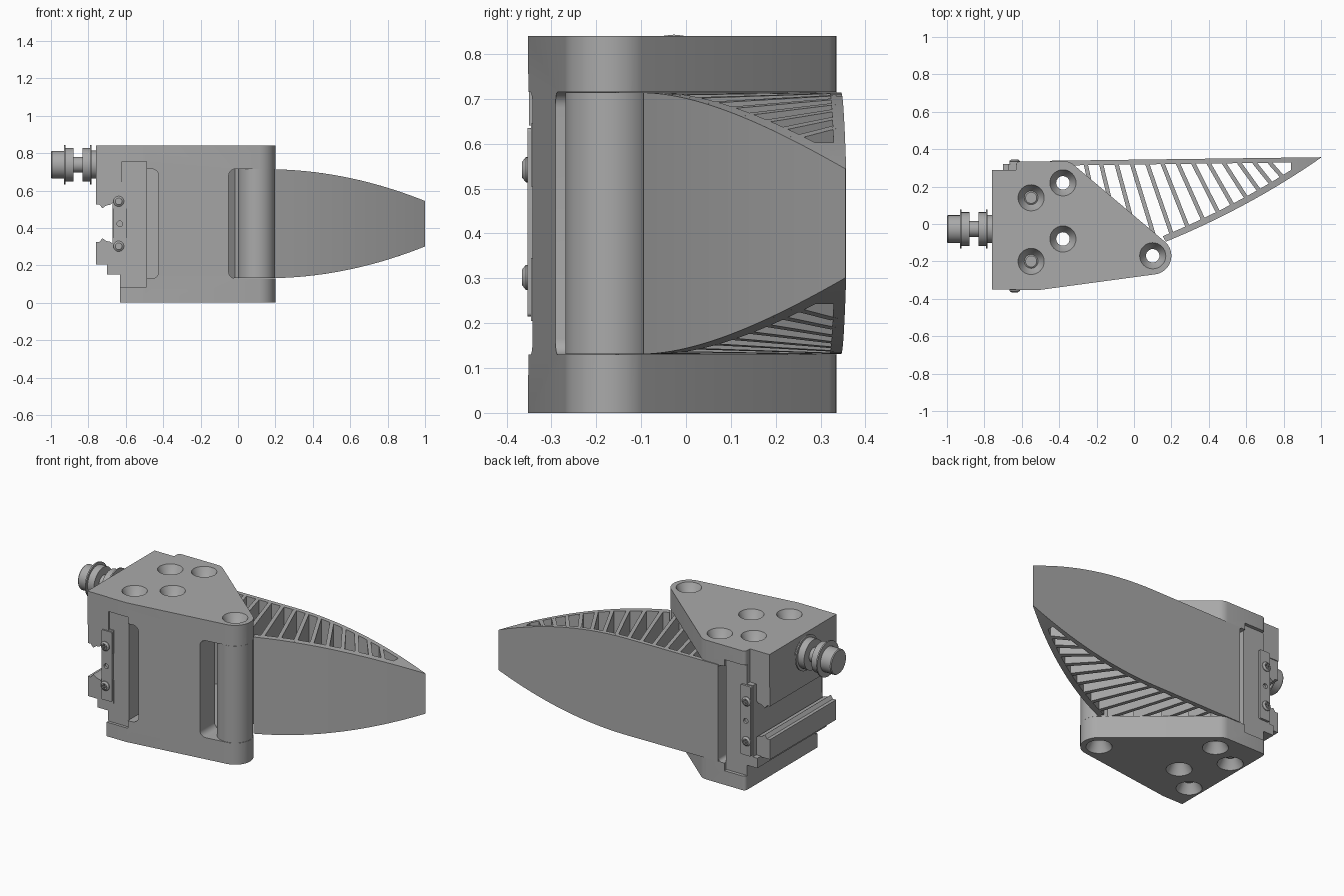
import bpy, bmesh, math
from mathutils import Vector, Matrix

if "Cube" in bpy.data.objects:
    bpy.data.objects.remove(bpy.data.objects["Cube"], do_unlink=True)

grey = bpy.data.materials.new("matte_grey")
grey.use_nodes = True
grey.diffuse_color = (0.4, 0.4, 0.4, 1)
grey.node_tree.nodes["Principled BSDF"].inputs["Base Color"].default_value = (0.4, 0.4, 0.4, 1)

Z0, Z1 = 0.13, 0.715          # height range of the finger
ZM = (Z0 + Z1) / 2


def finish(name, bm, smooth=True):
    bmesh.ops.recalc_face_normals(bm, faces=bm.faces)
    me = bpy.data.meshes.new(name)
    bm.to_mesh(me)
    bm.free()
    ob = bpy.data.objects.new(name, me)
    bpy.context.collection.objects.link(ob)
    me.materials.append(grey)
    if smooth:
        shade(ob)
    return ob


def shade(ob):
    bpy.ops.object.select_all(action='DESELECT')
    ob.select_set(True)
    bpy.context.view_layer.objects.active = ob
    bpy.ops.object.shade_smooth_by_angle(angle=math.radians(30))


def prism(name, pts, lo, hi, axis='Z'):
    """Extrude an outline along z (xy outline) or along y (xz outline)."""
    bm = bmesh.new()
    place = (lambda p, t: (p[0], p[1], t)) if axis == 'Z' else (lambda p, t: (p[0], t, p[1]))
    a = [bm.verts.new(place(p, lo)) for p in pts]
    b = [bm.verts.new(place(p, hi)) for p in pts]
    bm.faces.new(a)
    bm.faces.new(b)
    for i in range(len(pts)):
        j = (i + 1) % len(pts)
        bm.faces.new((a[i], a[j], b[j], b[i]))
    return finish(name, bm)


def box(name, x0, x1, y0, y1, z0, z1):
    return prism(name, [(x0, y0), (x1, y0), (x1, y1), (x0, y1)], z0, z1)


def arc(cx, cy, r, a0, a1, n=10):
    return [(cx + r * math.cos(math.radians(a0 + (a1 - a0) * i / n)),
             cy + r * math.sin(math.radians(a0 + (a1 - a0) * i / n))) for i in range(n + 1)]


def rounded(x0, x1, y0, y1, r):
    return (arc(x1 - r, y1 - r, r, 0, 90, 6) + arc(x0 + r, y1 - r, r, 90, 180, 6)
            + arc(x0 + r, y0 + r, r, 180, 270, 6) + arc(x1 - r, y0 + r, r, 270, 360, 6))


def lathe(name, profile, origin, axis, n=32):
    """Closed solid of revolution from (distance, radius) pairs along an axis."""
    rot = Vector((0, 0, 1)).rotation_difference(Vector(axis)).to_matrix().to_4x4()
    m = Matrix.Translation(origin) @ rot
    bm = bmesh.new()
    rings = [[bm.verts.new(m @ Vector((r * math.cos(math.tau * k / n), r * math.sin(math.tau * k / n), d)))
              for k in range(n)] for d, r in profile]
    for a, b in zip(rings, rings[1:]):
        for k in range(n):
            bm.faces.new((a[k], a[(k + 1) % n], b[(k + 1) % n], b[k]))
    bm.faces.new(rings[0])
    bm.faces.new(rings[-1])
    return finish(name, bm)


def cut(ob, cutters):
    """Subtract the cutters, then remove them."""
    for c in cutters:
        mod = ob.modifiers.new("cut", 'BOOLEAN')
        mod.operation, mod.solver, mod.object = 'DIFFERENCE', 'EXACT', c
        c.hide_render = True
    bpy.context.view_layer.update()
    me = bpy.data.meshes.new_from_object(ob.evaluated_get(bpy.context.evaluated_depsgraph_get()))
    ob.modifiers.clear()
    ob.data = me
    for c in cutters:
        bpy.data.objects.remove(c, do_unlink=True)
    shade(ob)


def bore(x, y):
    return lathe("bore_cutter", [(-0.01, 0.07), (0, 0.07), (0.05, 0.045), (0.06, 0.036), (0.78, 0.036),
                                 (0.79, 0.045), (0.84, 0.07), (0.85, 0.07)], (x, y, 0), (0, 0, 1))


# Bracket: extruded outline with the finger pocket, side recesses and bores removed
pivot = (0.1, -0.17)
through = [pivot, (-0.38, 0.22), (-0.38, -0.08)]
screwed = [(-0.55, 0.14), (-0.55, -0.2)]
outline = ([(-0.63, -0.352), (-0.5, -0.352)] + arc(*pivot, 0.1, -82, 45, 14)
           + arc(-0.37, 0.265, 0.07, 50, 90, 6) + arc(-0.61, 0.315, 0.02, 90, 180, 5))
bracket = prism("bracket", outline, 0, 0.84)
cut(bracket, [
    prism("pocket_cutter", rounded(-0.05, 0.5, Z0, Z1, 0.035), -0.5, -0.12, 'Y'),
    prism("finger_cutter", [(-0.049, -0.15), (0.4, -0.25), (0.4, 0.5), (-0.45, 0.5), (-0.45, 0.29),
                            (-0.3, 0.2)], Z0, Z1),
    box("front_recess_cutter", -0.7, -0.49, -0.4, -0.335, 0.085, 0.755),
    box("back_recess_cutter", -0.7, -0.49, 0.315, 0.4, 0.085, 0.755),
    prism("front_slot_cutter", rounded(-0.57, -0.425, Z0, Z1, 0.035), -0.4, -0.24, 'Y'),
    prism("back_slot_cutter", rounded(-0.53, -0.451, Z0, Z1, 0.02), 0.25, 0.4, 'Y'),
] + [bore(*p) for p in through + screwed])

# Screws filling two of the bores
for x, y in screwed:
    lathe("clamp_screw", [(0.05, 0.03), (0.055, 0.037), (0.785, 0.037), (0.79, 0.03)], (x, y, 0), (0, 0, 1))

# Slide on the bracket's side
box("upper_block", -0.76, -0.62, -0.35, 0.29, 0.64, 0.84)
prism("slide_core", [(-0.63, 0.09), (-0.49, 0.09), (-0.49, 0.75), (-0.63, 0.75), (-0.63, 0.64),
                     (-0.67, 0.64), (-0.67, 0.21), (-0.7, 0.21), (-0.7, 0.15), (-0.63, 0.15)],
      -0.339, 0.32, 'Y')
for side in (1, -1):
    rail = [(-0.59, 0.22), (-0.76, 0.22), (-0.76, 0.1), (-0.74, 0.1), (-0.725, 0.08),
            (-0.705, 0.095), (-0.68, 0.1), (-0.67, 0.11), (-0.67, 0.08), (-0.59, 0.08)]
    prism("rail_jaw", [(x, 0.425 + side * z) for x, z in rail], -0.345, 0.285, 'Y')

# End plates with a centre hole and cross-head screws
for end, y in ((-1, -0.345), (1, 0.325)):
    plate = prism("end_plate", rounded(-0.665, -0.595, 0.215, 0.635, 0.008),
                  y - 0.008, y + 0.008, 'Y')
    cut(plate, [lathe("plate_hole_cutter", [(-0.05, 0.015), (0.05, 0.015)], (-0.632, y, 0.422), (0, 1, 0), 16)])
    for z in (0.302, 0.542):
        head = lathe("plate_screw", [(0, 0.028), (0.012, 0.028), (0.02, 0.018)],
                     (-0.638, y, z), (0, end, 0), 24)
        yc = y + end * 0.02
        cut(head, [box("cross_cutter", -0.638 - a, -0.638 + a, yc - 0.008, yc + 0.008, z - b, z + b)
                   for a, b in ((0.015, 0.004), (0.004, 0.015))])

# Hose connector
lathe("hose_connector", [(0, 0.07), (0.005, 0.074), (0.07, 0.074), (0.07, 0.105), (0.078, 0.105),
                         (0.078, 0.09), (0.12, 0.09), (0.12, 0.042), (0.168, 0.042), (0.168, 0.09),
                         (0.21, 0.09), (0.21, 0.105), (0.218, 0.105), (0.218, 0.075), (0.26, 0.075)],
      (-1, -0.027, 0.738), (1, 0, 0))


# Finger: skins and ribs whose height tapers towards the tip
def half_height(x):
    t = max(0, (x - 0.15) / 0.85)
    return (Z1 - Z0) / 2 - 0.001 - 0.17 * t * t


def strip(name, left, right):
    """Solid wall between two matching polylines, following the finger's taper."""
    bm = bmesh.new()
    rows = [[bm.verts.new((p[0], p[1], ZM + s * half_height(p[0])))
             for p, s in ((a, -1), (b, -1), (b, 1), (a, 1))] for a, b in zip(left, right)]
    for a, b in zip(rows, rows[1:]):
        for k in range(4):
            bm.faces.new((a[k], a[(k + 1) % 4], b[(k + 1) % 4], b[k]))
    bm.faces.new(rows[0])
    bm.faces.new(rows[-1])
    return finish(name, bm)


def back_y(x):
    return 0.338 + 0.019 * (x + 0.45) / 1.45


def curve(t):
    p0, p1, p2 = Vector((0.17, -0.095)), Vector((0.62, 0.09)), Vector((1, 0.355))
    return p0 * (1 - t) ** 2 + p1 * 2 * t * (1 - t) + p2 * t * t


front = [curve(i / 24) for i in range(25)]
inner = [p + Vector((-0.016, 0.03)) * min(1, (24 - i) / 3) for i, p in enumerate(front)]
strip("finger_front_skin", front, inner)
xs = [-0.45 + 1.45 * i / 24 for i in range(25)]
strip("finger_back_skin", [(x, back_y(x)) for x in xs],
      [(x, back_y(x) - 0.026 * min(1, (1 - x) * 10)) for x in xs])
tip = [p for p in front if p.x > 0.82]
strip("finger_tip", tip, [(p.x, back_y(p.x) - 0.001) for p in tip])

hinge = prism("finger_hinge", arc(*pivot, 0.099, 0, 360, 48)[:-1], Z0 + 0.001, Z1 - 0.001)
cut(hinge, [bore(*pivot)])


def floor_y(x):
    """Lower limit of a rib: the bracket's slanted edge or the front skin."""
    if x < 0.17:
        return 0.25 - (x + 0.3) * 0.85
    a, b = next((a, b) for a, b in zip(front, front[1:]) if a.x <= x <= b.x)
    return a.y + (b.y - a.y) * (x - a.x) / (b.x - a.x) + 0.015


for i in range(13):
    x, y = -0.26 + 0.082 * i, 0.33
    slope = 0.22 + 0.02 * i + 0.003 * i * i
    top = Vector((x, y))
    while y > floor_y(x):
        y -= 0.005
        x += 0.005 * slope
    end = Vector((x, y))
    side = (end - top).normalized().orthogonal() * 0.011
    strip("finger_rib", [top - side, end - side], [top + side, end + side])
